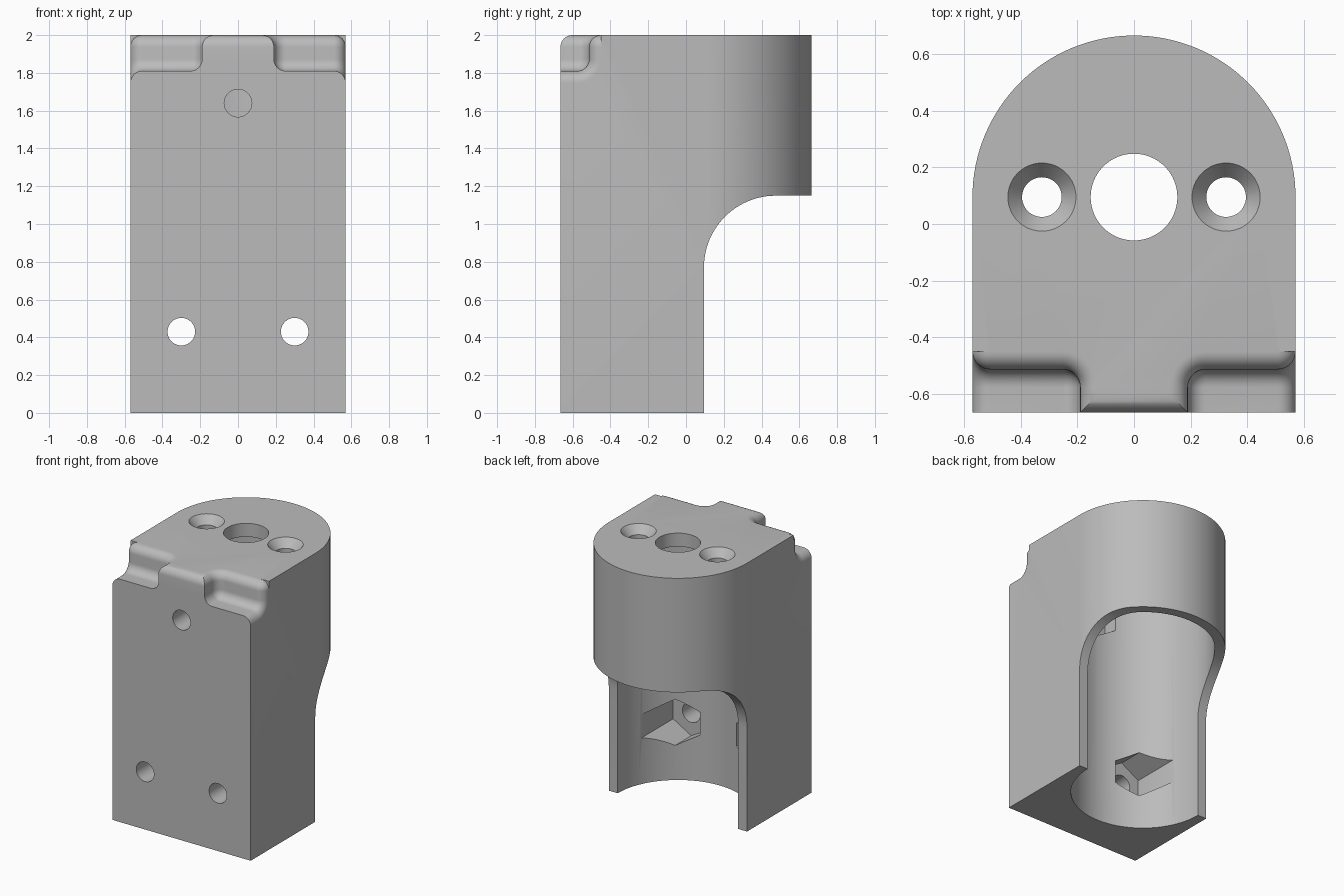
import bpy, bmesh, math
from mathutils import Vector, Matrix

cube = bpy.data.objects.get("Cube")
if cube:
    bpy.data.objects.remove(cube, do_unlink=True)

HALF_W, FRONT, AXIS_Y, TOP = 0.57, -0.665, 0.095, 2.0
BORE_R, BORE_TOP = 0.497, 1.9

grey = bpy.data.materials.new("plain grey")
colour = (0.5, 0.5, 0.5, 1)
grey.use_nodes = True
grey.diffuse_color = colour
grey.node_tree.nodes["Principled BSDF"].inputs["Base Color"].default_value = colour


def arc(cx, cy, r, a0, a1, n):
    angles = [math.radians(a0 + (a1 - a0) * i / n) for i in range(n + 1)]
    return [(cx + r * math.cos(a), cy + r * math.sin(a)) for a in angles]


def add_object(name, bm):
    bmesh.ops.recalc_face_normals(bm, faces=bm.faces)
    mesh = bpy.data.meshes.new(name)
    bm.to_mesh(mesh)
    bm.free()
    mesh.materials.append(grey)
    obj = bpy.data.objects.new(name, mesh)
    bpy.context.collection.objects.link(obj)
    return obj


def prism(name, outline, lo, hi, place):
    """Extrude a 2D outline; place(u, v, w) maps it into space."""
    bm = bmesh.new()
    face = bm.faces.new([bm.verts.new(place(u, v, lo)) for u, v in outline])
    moved = bmesh.ops.extrude_face_region(bm, geom=[face])["geom"]
    shift = Vector(place(0, 0, hi)) - Vector(place(0, 0, lo))
    bmesh.ops.translate(bm, vec=shift, verts=[g for g in moved if isinstance(g, bmesh.types.BMVert)])
    return add_object(name, bm)


def cone(name, x, y, z0, z1, r0, r1, sides):
    bm = bmesh.new()
    bmesh.ops.create_cone(bm, cap_ends=True, segments=sides, radius1=r0, radius2=r1,
                          depth=z1 - z0, matrix=Matrix.Translation((x, y, (z0 + z1) / 2)))
    return add_object(name, bm)


def along_x(u, v, w):
    return (w, u, v)


def along_y(u, v, w):
    return (u, w, v)


def along_z(u, v, w):
    return (u, v, w)


def notch_cutter(name, side):
    """Corner notch with rounded rims, swept round an L path and flared at the side."""
    r, wall_x, wall_y, floor, front, high = 0.063, 0.19, -0.513, 1.81, -0.75, 2.1
    cx, cy, out = wall_x + r, wall_y - r, 0.6
    bm, cache = bmesh.new(), {}

    def vert(p):
        key = tuple(round(c, 5) for c in p)
        if key not in cache:
            cache[key] = bm.verts.new((side * p[0], p[1], p[2]))
        return cache[key]

    def face(points):
        vs = list(dict.fromkeys(vert(p) for p in points))
        if len(vs) > 2:
            bm.faces.new(vs)

    def profile(e):
        convex = arc(-r, TOP - r, r - e, 90, 0, 8)
        concave = arc(r, floor + r, r + e, 180, 270, 8)
        return [(-r, high)] + convex + concave

    plain = profile(0)
    sections = [[(wall_x + d, front, z) for d, z in plain]]
    for i in range(9):
        a = math.pi - math.pi / 2 * i / 8
        sections.append([(cx + (r - d) * math.cos(a), cy + (r - d) * math.sin(a), z) for d, z in plain])
    flare = [(cx, 0)]
    for i in range(9):
        a = math.pi / 2 * i / 8
        flare.append((HALF_W - r + r * math.sin(a), r - r * math.cos(a)))
    flare.append((out, r))
    back = [[(x, wall_y - d, z) for d, z in profile(e)] for x, e in flare]
    sections += back[1:]
    for s, t in zip(sections, sections[1:]):
        for j in range(len(s) - 1):
            face([s[j], s[j + 1], t[j + 1], t[j]])
    # Floor strips, then the front, side and top closing faces
    ends = [s[-1] for s in back]
    rim = [(p[0], front, p[2]) for p in ends]
    for i in range(len(ends) - 1):
        face([ends[i], ends[i + 1], rim[i + 1], rim[i]])
    corner = (out, front, high)
    face(sections[0] + rim + [corner])
    face(back[-1] + [rim[-1], corner])
    face([s[0] for s in sections] + [corner])
    return add_object(name, bm)


# Main block: square front, half-round back
plan = [(-HALF_W, FRONT), (HALF_W, FRONT)] + arc(0, AXIS_Y, HALF_W, 0, 180, 64)
body = prism("housing", plan, 0, TOP, along_z)

# Open lower back with a curved shoulder
cutters = []
curve = arc(AXIS_Y + 0.38, 0.77, 0.38, 180, 90, 24)
cutters.append(prism("back_cut", [(AXIS_Y, -0.1)] + curve + [(0.9, 1.15), (0.9, -0.1)], -0.8, 0.8, along_x))

# Large bore and the holes through its roof
cutters.append(cone("bore", 0, AXIS_Y, -0.2, BORE_TOP, BORE_R, BORE_R, 96))
cutters.append(cone("shaft_hole", 0, AXIS_Y, 1.8, 2.1, 0.153, 0.153, 64))
for s in (-1, 1):
    x = s * 0.325
    cutters.append(cone("screw_hole", x, AXIS_Y, 1.8, 2.1, 0.07, 0.07, 48))
    cutters.append(cone("countersink", x, AXIS_Y, 1.94, 2.02, 0.07, 0.137, 48))

# Front bolt holes with hexagonal nut pockets behind them
for x, z in ((0, 1.64), (-0.3, 0.43), (0.3, 0.43)):
    cutters.append(prism("bolt_hole", arc(x, z, 0.073, 0, 360, 40)[:-1], -0.8, -0.2, along_y))
    cutters.append(prism("nut_pocket", arc(x, z, 0.172, 30, 390, 6)[:-1], -0.49, -0.1, along_y))

# Front top notches and the rounded lip of the tab between them
for s in (-1, 1):
    cutters.append(notch_cutter("notch", s))
lip = arc(FRONT + 0.063, TOP - 0.063, 0.063, 90, 180, 8)
cutters.append(prism("lip_round", lip + [(-0.75, TOP - 0.063), (-0.75, 2.1), (FRONT + 0.063, 2.1)],
                     -0.22, 0.22, along_x))

bpy.context.view_layer.objects.active = body
for cutter in cutters:
    cutter.hide_render = True
    mod = body.modifiers.new(cutter.name, "BOOLEAN")
    mod.operation, mod.solver, mod.object = "DIFFERENCE", "EXACT", cutter
    bpy.ops.object.modifier_apply(modifier=mod.name)
    bpy.data.objects.remove(cutter, do_unlink=True)

# Smooth the round faces, keep real edges sharp
bpy.ops.object.select_all(action="DESELECT")
body.select_set(True)
bpy.ops.object.shade_smooth_by_angle(angle=math.radians(25))
